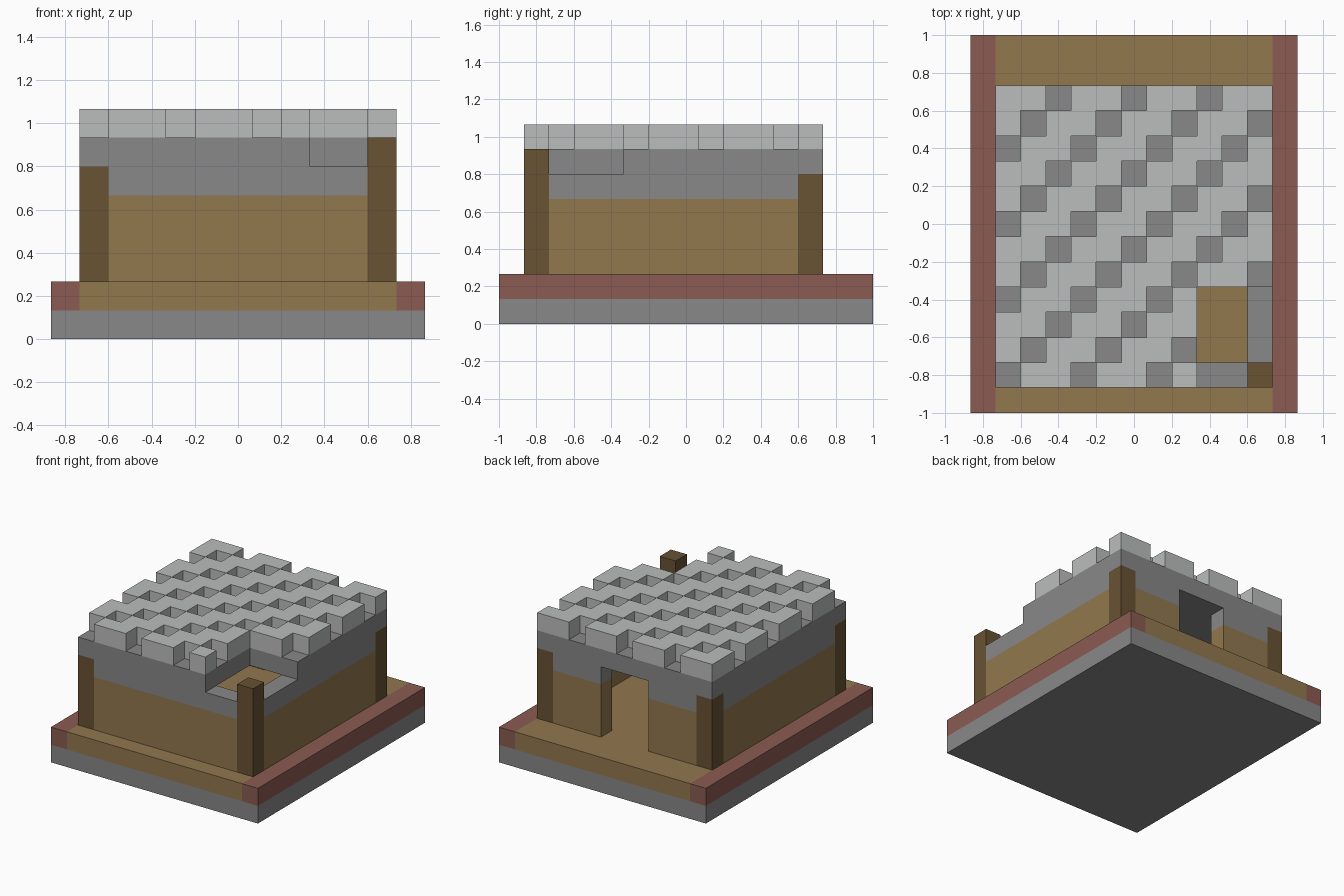
import bpy
import bmesh
from math import radians
from mathutils import Vector

cube = bpy.data.objects.get("Cube")
if cube:
    bpy.data.objects.remove(cube)

UNIT = 2 / 15               # edge of one building block
WIDE, DEEP = 13, 15         # plot size in blocks


def linear(c):
    c /= 255
    return c / 12.92 if c <= 0.04045 else ((c + 0.055) / 1.055) ** 2.4


def material(name, *rgb):
    mat = bpy.data.materials.new(name)
    mat.use_nodes = True
    colour = [linear(c) for c in rgb] + [1]
    mat.diffuse_color = colour
    shader = mat.node_tree.nodes["Principled BSDF"]
    shader.inputs["Base Color"].default_value = colour
    shader.inputs["Roughness"].default_value = 0.9
    return mat


stone = material("stone grey", 136, 136, 136)
pale = material("pale grey", 187, 189, 188)
plank = material("plank brown", 146, 120, 78)
timber = material("dark timber", 104, 82, 52)
brick = material("brick red", 139, 91, 82)


def box(xs, ys, zs):
    """Set of block cells filling three (start, stop) ranges."""
    return {(x, y, z) for x in range(*xs) for y in range(*ys) for z in range(*zs)}


def part(name, mat, cells):
    """Make one object from block cells, keeping only its outer faces."""
    bm = bmesh.new()
    for cell in sorted(cells):
        for axis in range(3):
            for side in (0, 1):
                near = list(cell)
                near[axis] += 2 * side - 1
                if tuple(near) in cells:
                    continue
                quad = []
                for u, v in ((0, 0), (1, 0), (1, 1), (0, 1)):
                    p = Vector(cell)
                    p[axis] += side
                    p[(axis + 1) % 3] += u
                    p[(axis + 2) % 3] += v
                    quad.append(bm.verts.new((p - Vector((WIDE / 2, DEEP / 2, 0))) * UNIT))
                bm.faces.new(quad if side else quad[::-1])
    bmesh.ops.remove_doubles(bm, verts=bm.verts[:], dist=UNIT / 100)
    bmesh.ops.dissolve_limit(bm, angle_limit=radians(1), verts=bm.verts[:], edges=bm.edges[:])
    mesh = bpy.data.meshes.new(name)
    bm.to_mesh(mesh)
    bm.free()
    mesh.materials.append(mat)
    bpy.context.collection.objects.link(bpy.data.objects.new(name, mesh))


# Ground slab, plank floor and brick edging
part("foundation", stone, box((0, WIDE), (0, DEEP), (0, 1)))
part("plank_floor", plank, box((1, WIDE - 1), (0, DEEP), (1, 2)))
for name, x in (("right_brick_edge", 0), ("left_brick_edge", WIDE - 1)):
    part(name, brick, box((x, x + 1), (0, DEEP), (1, 2)))

# Corner posts, one standing tall in the broken corner
for side, x in (("right", 1), ("left", 11)):
    for end, y in (("front", 1), ("back", 12)):
        top = 7 if (side, end) == ("left", "front") else 6
        part(f"{end}_{side}_post", timber, box((x, x + 1), (y, y + 1), (2, top)))


# Hollow walls with a doorway in the back
def wall_ring(zs):
    ring = box((1, 12), (1, 13), zs) - box((2, 11), (2, 12), zs)
    ring -= box((5, 8), (12, 13), zs)
    return {c for c in ring if not (c[0] in (1, 11) and c[1] in (1, 12))}


part("plank_walls", plank, wall_ring((2, 5)))
part("stone_wall_top", stone, wall_ring((5, 6)))

# Roof slab with a broken front corner
broken = box((9, 12), (1, 5), (6, 8))
part("roof_slab", stone, box((1, 12), (1, 13), (6, 7)) - broken)

# Raised roof blocks with diagonal rows of gaps
raised = box((1, 12), (1, 13), (7, 8)) - broken
part("roof_blocks", pale, {c for c in raised if (c[0] - c[1]) % 3})
